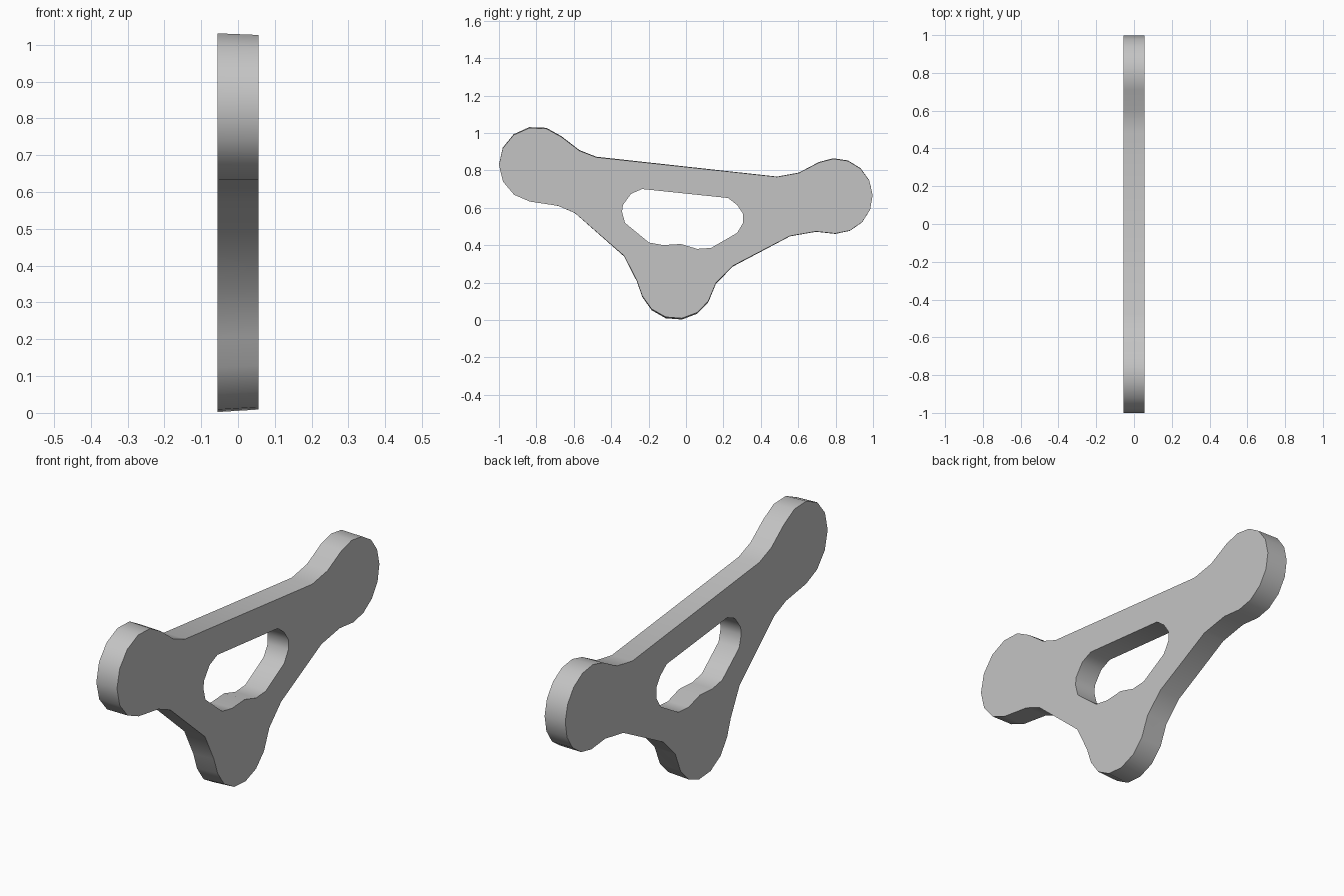
import bpy, bmesh
from math import sin, cos, radians

default_cube = bpy.data.objects.get("Cube")
if default_cube:
    bpy.data.objects.remove(default_cube, do_unlink=True)

HALF_THICKNESS = 0.055
LOBE_RADIUS = 0.2
TAPER = 1.011
TAPER_CENTRE = 0.62


def lobe(y, z, start, end, count):
    """Points along a rounded lobe, from start to end angle in degrees."""
    angles = [radians(start + (end - start) * i / (count - 1)) for i in range(count)]
    return [(y + LOBE_RADIUS * cos(a), z + LOBE_RADIUS * sin(a)) for a in angles]


def add_wall(bm, profile, taper):
    """Side wall that follows a closed (y, z) profile; returns the edges of each rim."""
    near = [bm.verts.new((HALF_THICKNESS, y, z)) for y, z in profile]
    far = [bm.verts.new((-HALF_THICKNESS, y, TAPER_CENTRE + (z - TAPER_CENTRE) * taper))
           for y, z in profile]
    for i in range(len(profile)):
        j = (i + 1) % len(profile)
        bm.faces.new((near[i], near[j], far[j], far[i]))
    rims = []
    for ring in (near, far):
        rims.append([bm.edges.get((ring[i - 1], ring[i])) for i in range(len(ring))])
    return rims


# Outer outline: three rounded lobes joined by shallow necks
outline = (
    lobe(-0.8, 0.83, 260, 48, 9)
    + [(-0.57, 0.905), (-0.48, 0.87), (0.487, 0.765), (0.604, 0.786)]
    + lobe(0.798, 0.662, 116, -90, 10)
    + [(0.695, 0.473), (0.556, 0.449), (0.25, 0.289), (0.16, 0.198)]
    + lobe(-0.05, 0.207, -32, -157, 6)
    + [(-0.262, 0.209), (-0.33, 0.342), (-0.594, 0.572), (-0.684, 0.61)]
)

# Rounded opening in the middle
opening = [
    (-0.337, 0.615), (-0.294, 0.674), (-0.235, 0.7), (0.225, 0.652),
    (0.273, 0.615), (0.305, 0.567), (0.305, 0.519), (0.273, 0.465),
    (0.134, 0.385), (0.059, 0.38), (-0.027, 0.406), (-0.123, 0.4),
    (-0.198, 0.414), (-0.326, 0.519), (-0.342, 0.578),
]

# Walls first, then a flat cap with the opening left free on each side
bm = bmesh.new()
outer_rims = add_wall(bm, outline, TAPER)
inner_rims = add_wall(bm, opening, 1)
for outer, inner in zip(outer_rims, inner_rims):
    bmesh.ops.triangle_fill(bm, edges=outer + inner, use_beauty=True)
bmesh.ops.recalc_face_normals(bm, faces=bm.faces)

mesh = bpy.data.meshes.new("bracket_plate")
bm.to_mesh(mesh)
bm.free()
bracket = bpy.data.objects.new("bracket_plate", mesh)
bpy.context.collection.objects.link(bracket)

# Plain grey material
grey = bpy.data.materials.new("plain_grey")
grey.use_nodes = True
colour = (0.55, 0.55, 0.55, 1)
grey.diffuse_color = colour
for node in grey.node_tree.nodes:
    if node.type == "BSDF_PRINCIPLED":
        node.inputs["Base Color"].default_value = colour
mesh.materials.append(grey)

# Smooth rim with sharp cap edges
bpy.ops.object.select_all(action="DESELECT")
bracket.select_set(True)
bpy.context.view_layer.objects.active = bracket
bpy.ops.object.shade_smooth_by_angle(angle=radians(40))
